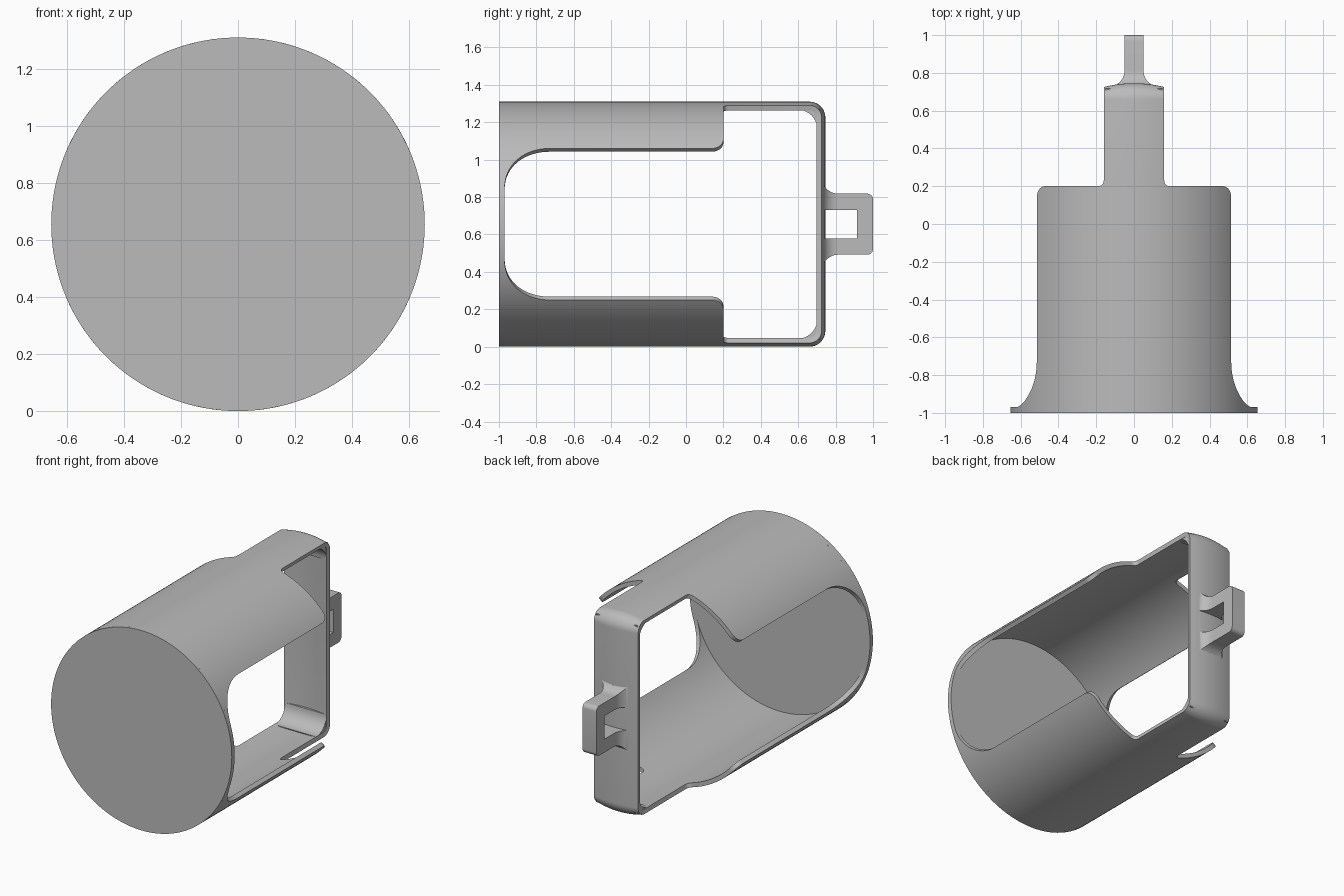
import bpy, bmesh
from math import sin, cos, pi
from mathutils import Matrix

cube = bpy.data.objects.get("Cube")
if cube:
    bpy.data.objects.remove(cube)

R = 0.655          # shell radius, also height of the axis
WALL = 0.028
STRAP = 0.247      # half angle of the strap
ROOT = 0.292       # half angle of the strap where it meets the panel
SIDE = 0.904       # half angle of the panel

grey = bpy.data.materials.new("plain grey")
grey.use_nodes = True
grey.diffuse_color = (0.5, 0.5, 0.5, 1)
grey.node_tree.nodes["Principled BSDF"].inputs["Base Color"].default_value = (0.5, 0.5, 0.5, 1)


def add_object(name, bm):
    mesh = bpy.data.meshes.new(name)
    bm.to_mesh(mesh)
    bm.free()
    ob = bpy.data.objects.new(name, mesh)
    bpy.context.collection.objects.link(ob)
    ob.location.z = R
    mesh.materials.append(grey)
    return ob


def finish(ob):
    """Apply modifiers and smooth everything but the sharp edges."""
    bpy.ops.object.select_all(action='DESELECT')
    ob.select_set(True)
    bpy.context.view_layer.objects.active = ob
    bpy.ops.object.convert(target='MESH')
    bpy.ops.object.shade_smooth_by_angle(angle=0.6)


def mirror_z(ob):
    mod = ob.modifiers.new("mirror", 'MIRROR')
    mod.use_axis = (False, False, True)
    mod.merge_threshold = 0.0005


def quarter(n):
    return [pi / 2 * k / n for k in range(n + 1)]


# Base disc
bm = bmesh.new()
bmesh.ops.create_cone(bm, cap_ends=True, segments=144, radius1=R, radius2=R, depth=0.03,
                      matrix=Matrix.Translation((0, -0.985, 0)) @ Matrix.Rotation(pi / 2, 4, 'X'))
finish(add_object("base_disc", bm))

# Shell rows: path point (y, z), outward direction (ny, nz), half angle
panel = [(-0.985, 1.27)]
panel += [(-0.73 - 0.24 * cos(a), 1.27 - 0.366 * sin(a)) for a in quarter(16)]
panel += [(0.14 + 0.06 * sin(a), SIDE - 0.1 * (1 - cos(a))) for a in quarter(8)]
neck = [(0.23 - 0.03 * cos(a), ROOT - (ROOT - STRAP) * sin(a)) for a in quarter(6)][1:]
rows = [(y, R, 0, 1, t) for y, t in panel + neck]
BEND = 0.085
BACK = 0.745
rows += [(BACK - BEND + BEND * sin(a), R - BEND + BEND * cos(a), sin(a), cos(a), STRAP)
         for a in quarter(12)]
rows.append((BACK, 0, 1, 0, STRAP))

# Shell: wide panel narrowing to a strap that bends across the back
MID, ALL = 8, 28
bm = bmesh.new()
grid = []
for i, (y, z, ny, nz, half) in enumerate(rows):
    wide = i < len(panel)
    count = ALL if wide else MID
    root = ROOT if wide else half
    line = {}
    for j in range(-count, count + 1):
        k = abs(j)
        t = root * k / MID if k <= MID else ROOT + (half - ROOT) * (k - MID) / (ALL - MID)
        t = t if j >= 0 else -t
        drop = R * (cos(t) - 1)
        line[j] = bm.verts.new((R * sin(t), y + ny * drop, z + nz * drop))
    grid.append(line)
for low, high in zip(grid, grid[1:]):
    for j in sorted(high):
        if j + 1 in high:
            bm.faces.new((low[j], low[j + 1], high[j + 1], high[j]))
shell = add_object("shell_and_strap", bm)
mirror_z(shell)
solid = shell.modifiers.new("wall", 'SOLIDIFY')
solid.thickness = WALL
solid.offset = -1
finish(shell)

# Fillets inside the two strap corners
IY, IZ, FIL = 0.702, 0.612, 0.105
bm = bmesh.new()
profile = [(IY + 0.015, IZ + 0.005), (IY - FIL, IZ + 0.005)]
profile += [(IY - FIL + FIL * sin(a), IZ - FIL + FIL * cos(a)) for a in quarter(10)]
profile.append((IY + 0.015, IZ - FIL))
face = bm.faces.new([bm.verts.new((-0.15, y, z)) for y, z in profile])
ext = bmesh.ops.extrude_face_region(bm, geom=[face])
bmesh.ops.translate(bm, vec=(0.3, 0, 0),
                    verts=[v for v in ext["geom"] if isinstance(v, bmesh.types.BMVert)])
bmesh.ops.recalc_face_normals(bm, faces=bm.faces)
fillet = add_object("strap_corner_fillets", bm)
mirror_z(fillet)
finish(fillet)

# Rear loop: block with flared root and rounded end
HX, HZ = 0.05, 0.163
rings = [(0.815 - 0.085 * cos(a), HX + 0.075 * (1 - sin(a)), HZ + 0.08 * (1 - sin(a)))
         for a in quarter(10)]
rings += [(0.97 + 0.03 * sin(a), HX, HZ - 0.03 * (1 - cos(a))) for a in quarter(6)]
bm = bmesh.new()
loops = [[bm.verts.new((sx * hx, y, sz * hz)) for sx, sz in ((-1, -1), (1, -1), (1, 1), (-1, 1))]
         for y, hx, hz in rings]
for a, b in zip(loops, loops[1:]):
    for k in range(4):
        bm.faces.new((a[k], a[k - 1], b[k - 1], b[k]))
bm.faces.new(loops[0])
bm.faces.new(loops[-1])
bmesh.ops.recalc_face_normals(bm, faces=bm.faces)
loop = add_object("rear_loop", bm)

# Slot through the rear loop
bm = bmesh.new()
bmesh.ops.create_cube(bm, size=1, matrix=Matrix.Translation((0, 0.827, 0))
                      @ Matrix.Diagonal((0.6, 0.176, 0.152, 1)))
cutter = add_object("slot_cutter", bm)
cutter.hide_render = True
cut = loop.modifiers.new("slot", 'BOOLEAN')
cut.operation = 'DIFFERENCE'
cut.solver = 'EXACT'
cut.object = cutter
bpy.context.view_layer.update()
finish(loop)
bpy.data.objects.remove(cutter)
